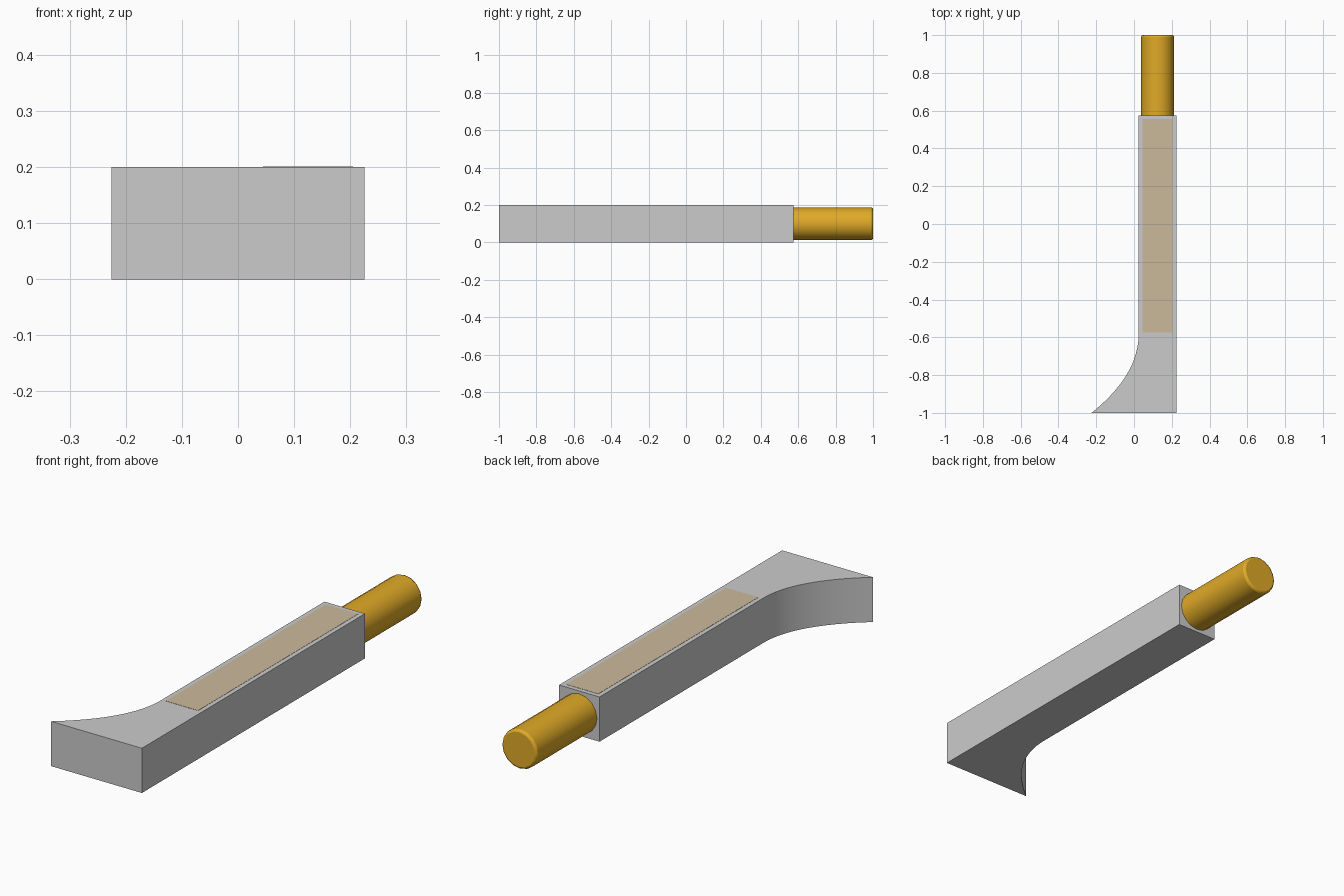
import bpy, bmesh, math

if "Cube" in bpy.data.objects:
    bpy.data.objects.remove(bpy.data.objects["Cube"])


def material(name, color):
    mat = bpy.data.materials.new(name)
    mat.diffuse_color = (*color, 1)
    mat.use_nodes = True
    mat.node_tree.nodes["Principled BSDF"].inputs["Base Color"].default_value = mat.diffuse_color
    return mat


def prism(name, outline, z0, z1):
    bm = bmesh.new()
    base = bm.faces.new([bm.verts.new((x, y, z0)) for x, y in outline])
    top = bmesh.ops.extrude_face_region(bm, geom=[base])
    bmesh.ops.translate(bm, vec=(0, 0, z1 - z0),
                        verts=[g for g in top["geom"] if isinstance(g, bmesh.types.BMVert)])
    bmesh.ops.recalc_face_normals(bm, faces=bm.faces)
    mesh = bpy.data.meshes.new(name)
    bm.to_mesh(mesh)
    bm.free()
    obj = bpy.data.objects.new(name, mesh)
    bpy.context.collection.objects.link(obj)
    return obj


def smooth(obj, degrees):
    bpy.ops.object.select_all(action='DESELECT')
    bpy.context.view_layer.objects.active = obj
    obj.select_set(True)
    bpy.ops.object.shade_smooth_by_angle(angle=math.radians(degrees))


# Body: straight bar whose front end flares to the left along a curve
p0, p1, p2 = (0.025, -0.58), (0.025, -0.80), (-0.225, -1.0)
flare = []
for i in range(17):
    t = i / 16
    flare.append(tuple((1 - t) ** 2 * a + 2 * t * (1 - t) * b + t * t * c
                       for a, b, c in zip(p0, p1, p2)))
body = prism("body", [(0.225, -1.0), (0.225, 0.575), (0.025, 0.575)] + flare, 0, 0.2)
smooth(body, 30)

# Tan panel set flush into the top of the bar
panel = prism("top_panel", [(0.045, -0.575), (0.205, -0.575),
                            (0.205, 0.555), (0.045, 0.555)], 0.19, 0.201)
panel.data.materials.append(material("tan", (0.60, 0.49, 0.33)))

# Rod projecting from the back, with a softened end
bpy.ops.mesh.primitive_cylinder_add(vertices=16, radius=0.0875, depth=0.475,
                                    location=(0.125, 0.7625, 0.1),
                                    rotation=(math.pi / 2, 0, 0))
rod = bpy.context.object
rod.name = "rod"
rod.data.materials.append(material("brown", (0.74, 0.40, 0.02)))
bevel = rod.modifiers.new("soft_end", 'BEVEL')
bevel.width = 0.01
bevel.segments = 2
bevel.limit_method = 'ANGLE'
bevel.angle_limit = math.radians(60)
smooth(rod, 60)
